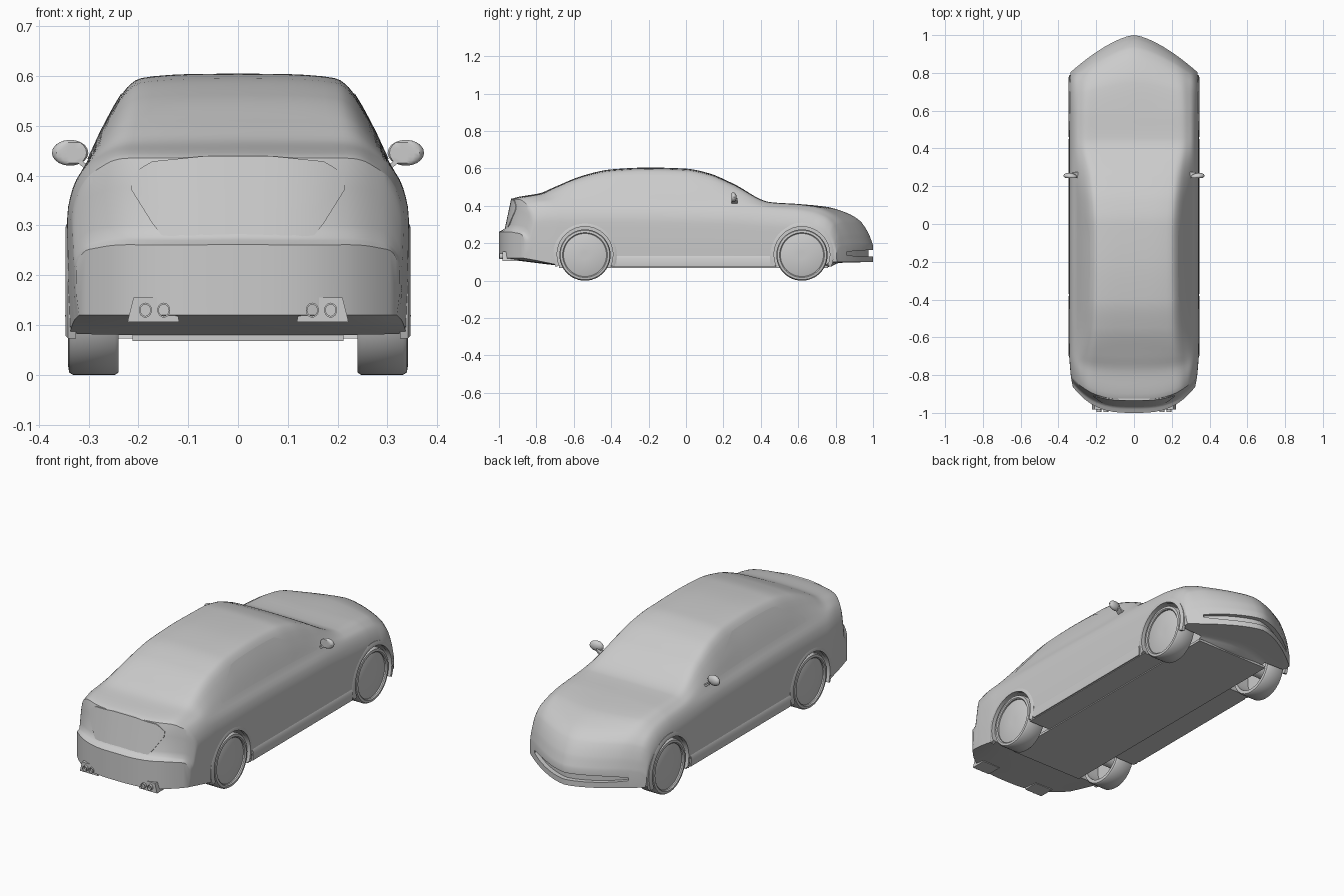
import bpy, bmesh, math
from mathutils import Matrix, Vector

if "Cube" in bpy.data.objects:
    bpy.data.objects.remove(bpy.data.objects["Cube"])


def curve(keys):
    """Smooth monotone interpolation through (t, value) keys."""
    n = len(keys)
    s = [(keys[i+1][1]-keys[i][1])/(keys[i+1][0]-keys[i][0]) for i in range(n-1)]
    m = [s[0]] + [2*a*b/(a+b) if a*b > 0 else 0 for a, b in zip(s, s[1:])] + [s[-1]]

    def f(t):
        i = max([0] + [k for k in range(n-1) if keys[k][0] <= t])
        h = keys[i+1][0]-keys[i][0]
        u = (t-keys[i][0])/h
        return ((2*u**3-3*u*u+1)*keys[i][1] + (u**3-2*u*u+u)*h*m[i]
                + (3*u*u-2*u**3)*keys[i+1][1] + (u**3-u*u)*h*m[i+1])
    return f


# Lengthwise profile curves of the body
TOP_KEYS = [(-1, .262), (-.97, .278), (-.96, .30), (-.93, .437), (-.9, .447), (-.78, .468),
            (-.7, .502), (-.55, .562), (-.4, .595), (-.2, .605), (0, .599), (.12, .575),
            (.25, .52), (.45, .42), (.6, .41), (.75, .395), (.86, .362), (.93, .32),
            (.975, .255), (1, .19)]
top = curve(TOP_KEYS)
shoulder_z = curve([(-1, .25), (-.97, .264), (-.93, .4), (-.8, .42), (-.4, .425), (.2, .41), (.45, .387),
                    (.7, .365), (.86, .335), (.93, .3), (.975, .24), (1, .178)])
shoulder_x = curve([(-1, .305), (-.93, .298), (-.75, .305), (0, .305), (.5, .31), (1, .31)])
rail_x = curve([(-1, .25), (-.78, .24), (-.55, .226), (-.1, .222), (.25, .24), (.45, .26), (.8, .255), (1, .25)])
width = curve([(-1, .325), (-.9, .336), (-.7, .343), (.8, .343), (1, .336)])
bottom = curve([(-1, .12), (-.72, .085), (-.6, .073), (.76, .073), (.82, .095), (1, .1)])


def bend(x, y):
    """Plan curvature wrapping the nose and tail around the corners."""
    a = abs(x)/.34
    if y > .6:
        return y - .2*(y-.6)/.4*a**1.5
    if y < -.65:
        return y + .16*((-.65-y)/.35)*a**3
    return y


SUB, SHOULDER = 3, 4


def half_section(y):
    """Half cross-section from sill corner to centre line."""
    w, zb, xs, zs, xr, zt = (f(y) for f in (width, bottom, shoulder_x, shoulder_z, rail_x, top))
    p = [(w-.006, zb)]
    p += [(xs+(w-xs)*g, zb+(zs-zb)*f) for f, g in ((.35, .97), (.68, 1), (.86, .7), (1, 0))]
    p += [((xs+xr)/2+.004, zs+(zt-zs)*.44), (xr, zs+(zt-zs)*.85), (xr-.028, zs+(zt-zs)*.95),
          (xr*.45, zt-.001), (0, zt)]
    return p


def section_curves(y):
    p = half_section(y)
    return curve([(i, q[0]) for i, q in enumerate(p)]), curve([(i, q[1]) for i, q in enumerate(p)])


def new_object(name, bm):
    bmesh.ops.recalc_face_normals(bm, faces=bm.faces)
    me = bpy.data.meshes.new(name)
    bm.to_mesh(me)
    bm.free()
    ob = bpy.data.objects.new(name, me)
    bpy.context.collection.objects.link(ob)
    return ob


def smooth(ob, angle=35):
    bpy.ops.object.select_all(action='DESELECT')
    ob.select_set(True)
    bpy.context.view_layer.objects.active = ob
    bpy.ops.object.shade_smooth_by_angle(angle=math.radians(angle))


def mirrored(ob):
    ob.modifiers.new("mirror", 'MIRROR')
    return ob


def loft(name, rings, closed=True, caps=True):
    bm = bmesh.new()
    vs = [[bm.verts.new(p) for p in r] for r in rings]
    n = len(rings[0])
    for a, b in zip(vs, vs[1:]):
        for i in range(n if closed else n-1):
            bm.faces.new((a[i], a[(i+1) % n], b[(i+1) % n], b[i]))
    if caps:
        bm.faces.new(vs[0])
        bm.faces.new(vs[-1])
    return new_object(name, bm)


def lathe_x(name, profile, y, z, steps=40, closed=True):
    """Revolve an (x, radius) profile around an axis along x."""
    n = len(profile)
    bm = bmesh.new()
    vs = [[bm.verts.new((x, y+r*math.cos(t), z+r*math.sin(t))) for x, r in profile]
          for t in (2*math.pi*i/steps for i in range(steps))]
    for i in range(steps):
        a, b = vs[i], vs[(i+1) % steps]
        for j in range(n if closed else n-1):
            bm.faces.new((a[j], a[(j+1) % n], b[(j+1) % n], b[j]))
    if not closed:
        bm.faces.new([v[0] for v in vs])
        bm.faces.new([v[-1] for v in vs])
    return new_object(name, bm)


# Body shell
ys = sorted({round(-1+i*.02, 3) for i in range(101)} | {k[0] for k in TOP_KEYS} | {-.945, -.94, .985, .995})
bm = bmesh.new()
uppers, lowers = [], []
for y in ys:
    cx, cz = section_curves(y)
    up = [(cx(i/SUB), cz(i/SUB)) for i in range(9*SUB+1)]
    up += [(-x, z) for x, z in up[-2::-1]]
    k = SHOULDER*SUB
    low = [(x, bottom(y)) for x, z in up[k:len(up)-k]]
    uppers.append([bm.verts.new((x, bend(x, y), z)) for x, z in up])
    lowers.append([bm.verts.new((x, bend(x, y), z)) for x, z in low])
rings = [u + l[::-1] for u, l in zip(uppers, lowers)]
n = len(rings[0])
for a, b in zip(rings, rings[1:]):
    for i in range(n):
        bm.faces.new((a[i], a[(i+1) % n], b[(i+1) % n], b[i]))
for u, l in ((uppers[0], lowers[0]), (uppers[-1], lowers[-1])):
    mid = u[k:len(u)-k]
    for i in range(len(mid)-1):
        bm.faces.new((mid[i], mid[i+1], l[i+1], l[i]))
    bm.faces.new(u[:k+1] + [l[0]])
    bm.faces.new(u[len(u)-k-1:] + [l[-1]])
body = new_object("body_shell", bm)


def wrapped_bar(name, half, y, inner, outer, zlo, zhi, steps=24):
    """Bar following the plan curve of the nose or tail."""
    out = []
    for i in range(steps+1):
        x = half*(2*i/steps-1)
        yy = bend(x, y)
        taper = 1-abs(x/half)**4*.6
        zm, h = (zlo+zhi)/2, (zhi-zlo)/2*taper
        out.append([(x, yy+inner, zm-h), (x, yy+outer, zm-h), (x, yy+outer, zm+h), (x, yy+inner, zm+h)])
    return loft(name, out)


# Cut wheel wells and the front air intake
WHEELS = (("rear", -.54), ("nose", .62))
cutters = [wrapped_bar("intake_cutter", .27, 1, -.025, .05, .128, .163)]
for _, y in WHEELS:
    for s in (1, -1):
        cutters.append(lathe_x("well_cutter", [(s*.205, .152), (s*.42, .152)], y, .14, 48, False))
for c in cutters:
    mod = body.modifiers.new("cut", 'BOOLEAN')
    mod.operation, mod.object, mod.solver = 'DIFFERENCE', c, 'EXACT'
    bpy.context.view_layer.objects.active = body
    bpy.ops.object.modifier_apply(modifier=mod.name)
for c in cutters:
    bpy.data.objects.remove(c)
smooth(body, 32)

# Wheels: tyre ring, recessed disc and arch lip
for end, y in WHEELS:
    tyre = [(.24, .115), (.24, .132), (.247, .137), (.331, .137), (.339, .132), (.341, .12), (.336, .115)]
    smooth(mirrored(lathe_x(end + "_tyre", tyre, y, .137, 48)), 40)
    disc = [(.315, .116), (.328, .116), (.331, .11), (.331, .02)]
    smooth(mirrored(lathe_x(end + "_wheel_disc", disc, y, .137, 48, False)))
    hub = [(.19, .03), (.318, .03)]
    smooth(mirrored(lathe_x(end + "_axle", hub, y, .137, 16, False)))
    lip = []
    for i in range(33):
        t = math.radians(-23 + 226*i/32)
        lip.append([(x, y+r*math.cos(t), .14+r*math.sin(t))
                    for x, r in ((.325, .149), (.346, .149), (.346, .158), (.341, .17), (.325, .17))])
    smooth(mirrored(loft(end + "_arch_lip", lip)))

# Side skirts and underfloor plate
skirt = [[(x, y, z) for x, z in ((.32, .076), (.344, .076), (.347, .12), (.338, .135), (.32, .135))]
         for y in (-.37, .45)]
smooth(mirrored(loft("side_skirt", skirt)))
loft("floor_plate", [[(-.212, y, .068), (.212, y, .068), (.212, y, .08), (-.212, y, .08)] for y in (-.68, .76)])

# Side windows: thin panes lying on the cabin sides
pane = []
for i in range(25):
    y = -.56 + .78*i/24
    cx, cz = section_curves(y)
    hi = 4.15 + 1.6*min(1, .25+i/7, .1+(24-i)/9)
    pane.append([(cx(u)+.0015, y, cz(u)+.0008) for u in (4.15+(hi-4.15)*j/5 for j in range(6))])
smooth(mirrored(loft("side_window", pane, False, False)))

# Boot lid panel following the tail
panel = []
for i in range(21):
    x = -.215 + .43*i/20
    a = abs(x)
    zhi = .44 - max(0, a-.06)*.1 - max(0, a-.18)*.75
    zlo = .277 + max(0, a-.155)*1.6
    cols = []
    for z in (zlo, (zlo*2+zhi)/3, (zlo+zhi*2)/3, zhi):
        yc = -.966 + (z-.277)/.16*.034
        cols.append((x, bend(x, yc)-.003, z))
    panel.append(cols + [(p[0], p[1]+.02, p[2]) for p in cols[::-1]])
smooth(loft("boot_panel", panel))

# Exhaust housings and twin pipes
house = [[(.118, y, .106), (.222, y, .106), (.21, y, .155), (.127, y, .155)] for y in (-.982, -.9)]
mirrored(loft("exhaust_housing", house))
for x in (.149, .186):
    pipe = []
    for r, y in ((.013, -.93), (.013, -.996), (.010, -.996), (.010, -.96)):
        pipe.append([(x+r*math.cos(t), y, .13+r*1.15*math.sin(t)) for t in (math.tau*j/16 for j in range(16))])
    smooth(mirrored(loft("exhaust_pipe", pipe)))

# Door mirrors with stalks
bm = bmesh.new()
bmesh.ops.create_uvsphere(bm, u_segments=16, v_segments=10, radius=1)
bmesh.ops.transform(bm, verts=bm.verts, matrix=Matrix.Translation((.337, .252, .446)) @
                    Matrix.Rotation(.15, 4, 'Z') @ Matrix.Diagonal((.037, .018, .026, 1)))
for v in bm.verts:
    v.co.y = max(v.co.y, .243)
smooth(mirrored(new_object("door_mirror", bm)), 40)
stalk = [[(x, .255+dy, z+dz) for dy, dz in ((-.012, -.006), (.02, -.006), (.02, .006), (-.012, .006))]
         for x, z in ((.285, .415), (.308, .42), (.325, .435))]
smooth(mirrored(loft("mirror_stalk", stalk)))
